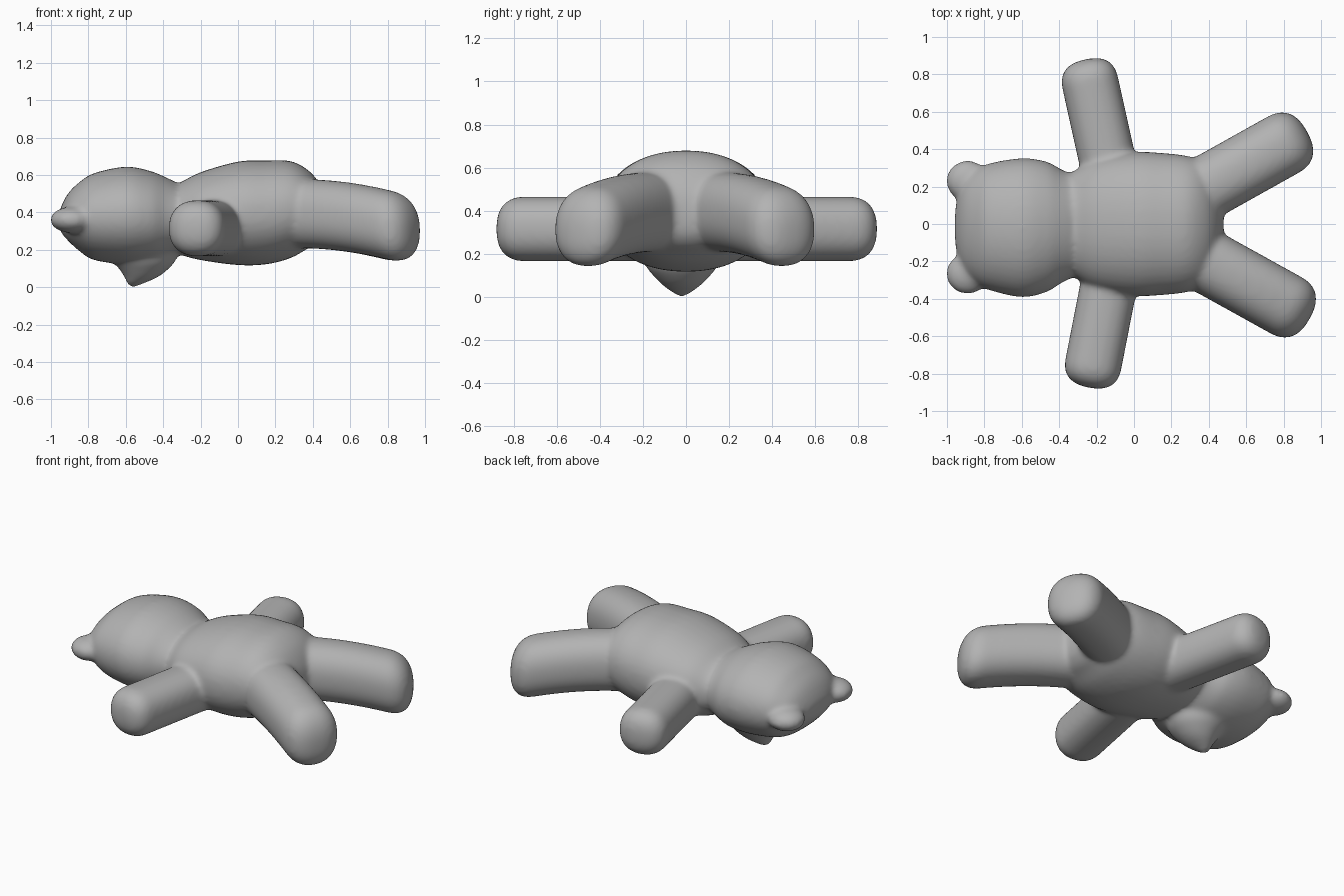
import bpy
import bmesh
import math
from mathutils import Vector

cube = bpy.data.objects.get("Cube")
if cube:
    bpy.data.objects.remove(cube, do_unlink=True)

bm = bmesh.new()
X, Y, Z = Vector((1, 0, 0)), Vector((0, 1, 0)), Vector((0, 0, 1))


def refine(rows, steps=4):
    """Smooth curve through rows of numbers."""
    out = []
    for i in range(len(rows) - 1):
        p0, p1 = rows[max(i - 1, 0)], rows[i]
        p2, p3 = rows[i + 1], rows[min(i + 2, len(rows) - 1)]
        for s in range(steps):
            t = s / steps
            out.append([0.5 * (2 * b + (c - a) * t + (2 * a - 5 * b + 4 * c - d) * t ** 2
                               + (3 * b - a - 3 * c + d) * t ** 3)
                        for a, b, c, d in zip(p0, p1, p2, p3)])
    return out + [list(rows[-1])]


def loft(rings, u, v, power=2.0, n=40):
    """Closed skin over rings of (centre, half width along u, half width along v)."""
    loops = []
    for c, a, b in rings:
        loop = []
        for k in range(n):
            ang = 2 * math.pi * k / n
            cs, sn = math.cos(ang), math.sin(ang)
            pu = math.copysign(abs(cs) ** (2 / power), cs)
            pv = math.copysign(abs(sn) ** (2 / power), sn)
            loop.append(bm.verts.new(Vector(c) + u * (a * pu) + v * (b * pv)))
        loops.append(loop)
    for la, lb in zip(loops, loops[1:]):
        for k in range(n):
            j = (k + 1) % n
            bm.faces.new((la[k], la[j], lb[j], lb[k]))
    bm.faces.new(loops[0][::-1])
    bm.faces.new(loops[-1])


def trunk(rows, power):
    """Part along x from rows of (x, y centre, half width, bottom z, top z)."""
    rings = [((x, y, (lo + hi) / 2), max(w, 0.004), max((hi - lo) / 2, 0.004))
             for x, y, w, lo, hi in refine(rows)]
    loft(rings, Y, Z, power)


def limb(start, end, width, height, arch=0.0, cap=0.13):
    """Blunt-ended limb, arched slightly upwards."""
    start, end = Vector(start), Vector(end)
    axis = end - start
    length = axis.length
    side = Z.cross(axis).normalized()
    ts = [i / 8 * (1 - cap / length) for i in range(8)]
    rings = [(t, 1.0) for t in ts]
    for i in range(13):
        q = math.sin(i / 12 * math.pi / 2)
        rings.append((1 - cap / length * (1 - q), max((1 - q ** 2.5) ** 0.4, 0.03)))
    loft([(start.lerp(end, t) + Z * (arch * 4 * t * (1 - t)), width * f, height * f)
          for t, f in rings], side, Z, 2.3)


def ellipsoid(centre, radii):
    made = bmesh.ops.create_uvsphere(bm, u_segments=32, v_segments=20, radius=1.0)["verts"]
    bmesh.ops.scale(bm, vec=radii, verts=made)
    bmesh.ops.translate(bm, vec=centre, verts=made)


# Torso
trunk([(-0.40, 0, 0.24, 0.22, 0.53), (-0.31, 0, 0.29, 0.175, 0.56),
       (-0.20, 0, 0.35, 0.145, 0.615), (0.0, 0, 0.385, 0.118, 0.672),
       (0.15, 0, 0.38, 0.122, 0.678), (0.28, 0, 0.365, 0.155, 0.675),
       (0.37, 0, 0.33, 0.205, 0.63), (0.43, 0, 0.25, 0.24, 0.565),
       (0.47, 0, 0.13, 0.30, 0.48), (0.48, 0, 0.0, 0.39, 0.39)], 2.15)

# Head
trunk([(-0.96, -0.015, 0.0, 0.36, 0.36), (-0.95, -0.015, 0.13, 0.30, 0.42),
       (-0.91, -0.015, 0.235, 0.25, 0.50), (-0.85, -0.015, 0.30, 0.195, 0.56),
       (-0.77, -0.015, 0.34, 0.145, 0.61), (-0.60, -0.02, 0.372, 0.122, 0.645),
       (-0.47, -0.015, 0.35, 0.130, 0.622), (-0.39, -0.012, 0.305, 0.150, 0.59),
       (-0.32, -0.01, 0.27, 0.185, 0.555), (-0.26, 0, 0.22, 0.22, 0.52)], 2.05)

# Pointed muzzle, facing down
muzzle = [(-0.56, 0.0, 0.012), (-0.55, 0.02, 0.045), (-0.52, 0.05, 0.085),
          (-0.505, 0.09, 0.125), (-0.50, 0.14, 0.165), (-0.50, 0.22, 0.19)]
loft([((x, -0.02, z), r, r) for x, z, r in refine(muzzle)], X, Y)

# Thin ears at the crown
for ear_y in (0.23, -0.265):
    ellipsoid((-0.89, ear_y, 0.36), (0.115, 0.11, 0.07))

# Arms
limb((-0.10, 0.15, 0.315), (-0.262, 0.88, 0.315), 0.152, 0.15)
limb((-0.10, -0.15, 0.315), (-0.242, -0.875, 0.315), 0.152, 0.15)

# Legs
limb((0.20, 0.09, 0.39), (0.925, 0.495, 0.295), 0.172, 0.185, 0.035, 0.15)
limb((0.20, -0.095, 0.39), (0.94, -0.505, 0.295), 0.172, 0.185, 0.035, 0.15)

# Fuse the parts into one soft skin
bmesh.ops.recalc_face_normals(bm, faces=bm.faces[:])
mesh = bpy.data.meshes.new("plush_bear")
bm.to_mesh(mesh)
bm.free()
bear = bpy.data.objects.new("plush_bear", mesh)
bpy.context.collection.objects.link(bear)

grey = bpy.data.materials.new("soft_grey")
grey.use_nodes = True
colour = (0.45, 0.45, 0.45, 1.0)
grey.diffuse_color = colour
grey.node_tree.nodes["Principled BSDF"].inputs["Base Color"].default_value = colour
mesh.materials.append(grey)

fuse = bear.modifiers.new("fuse", "REMESH")
fuse.mode = "VOXEL"
fuse.voxel_size = 0.014
fuse.use_smooth_shade = True
soften = bear.modifiers.new("soften", "SMOOTH")
soften.factor = 0.5
soften.iterations = 14
